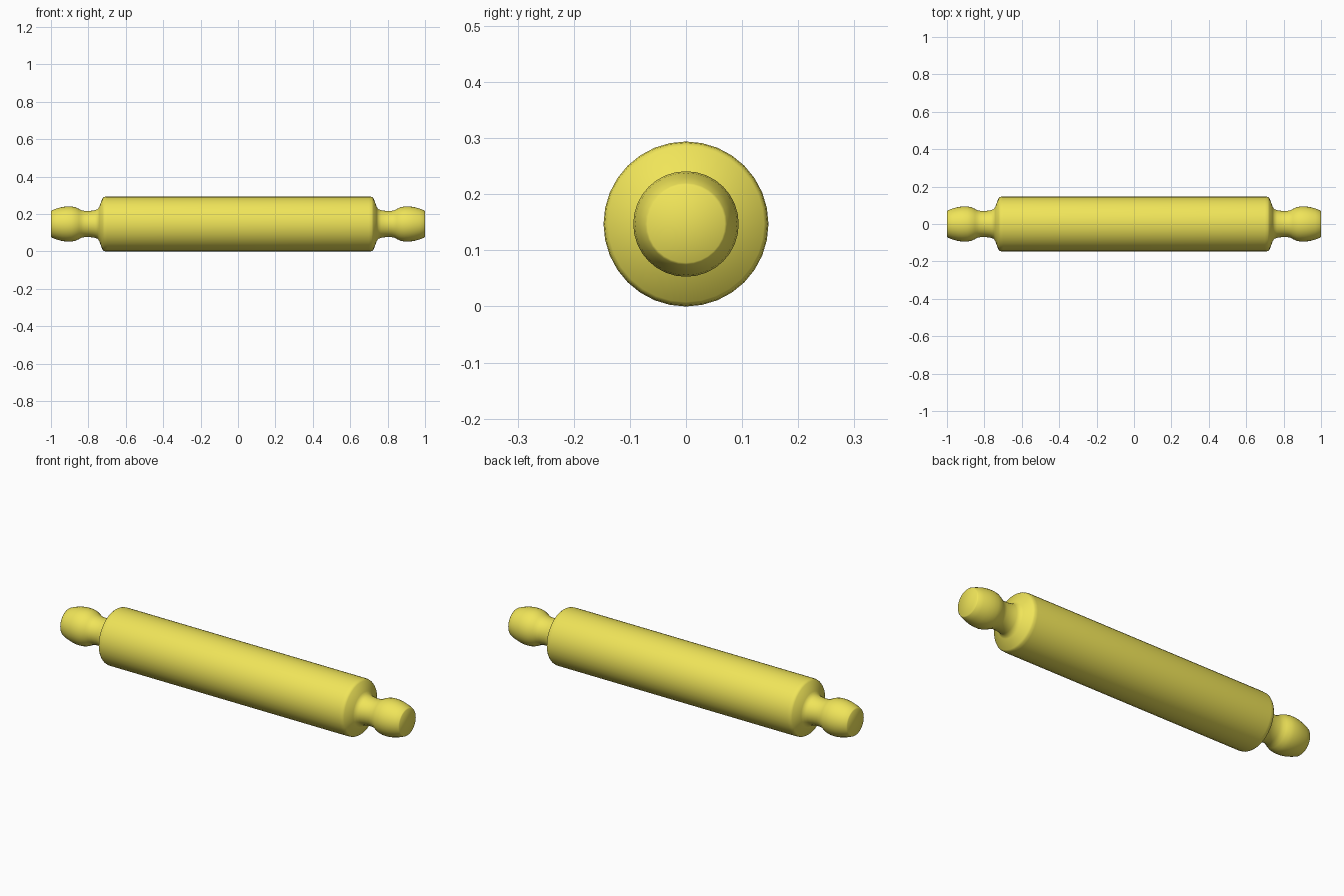
import bpy, bmesh, math

if "Cube" in bpy.data.objects:
    bpy.data.objects.remove(bpy.data.objects["Cube"])

SEG = 32
R = 0.147

def lathe(name, profile, mat):
    """Revolve (x, radius) points around the x axis; ends are capped."""
    bm = bmesh.new()
    rings = []
    for x, r in profile:
        rings.append([bm.verts.new((x, r * math.sin(2 * math.pi * i / SEG),
                                    R + r * math.cos(2 * math.pi * i / SEG)))
                      for i in range(SEG)])
    for a, b in zip(rings, rings[1:]):
        for i in range(SEG):
            j = (i + 1) % SEG
            bm.faces.new((a[i], a[j], b[j], b[i]))
    bm.faces.new(rings[0])
    bm.faces.new(rings[-1])
    bmesh.ops.recalc_face_normals(bm, faces=bm.faces)
    me = bpy.data.meshes.new(name)
    bm.to_mesh(me)
    bm.free()
    me.materials.append(mat)
    ob = bpy.data.objects.new(name, me)
    bpy.context.collection.objects.link(ob)
    bpy.context.view_layer.objects.active = ob
    ob.select_set(True)
    bpy.ops.object.shade_smooth_by_angle(angle=math.radians(50))
    ob.select_set(False)
    return ob

yellow = bpy.data.materials.new("yellow")
yellow.diffuse_color = (0.87, 0.78, 0.10, 1)
yellow.use_nodes = True
yellow.node_tree.nodes["Principled BSDF"].inputs["Base Color"].default_value = yellow.diffuse_color

# Right half: roller, tapered shoulder, neck, rounded grip, flat end
half = [(0.70, 0.147), (0.715, 0.145), (0.724, 0.139), (0.742, 0.091),
        (0.751, 0.079), (0.765, 0.074), (0.79, 0.070), (0.82, 0.070),
        (0.838, 0.074), (0.85, 0.081), (0.87, 0.090), (0.89, 0.094),
        (0.915, 0.094), (0.94, 0.091), (0.97, 0.083), (0.996, 0.073),
        (1.0, 0.069)]
profile = [(-x, r) for x, r in reversed(half)] + half
lathe("rolling_pin", profile, yellow)
